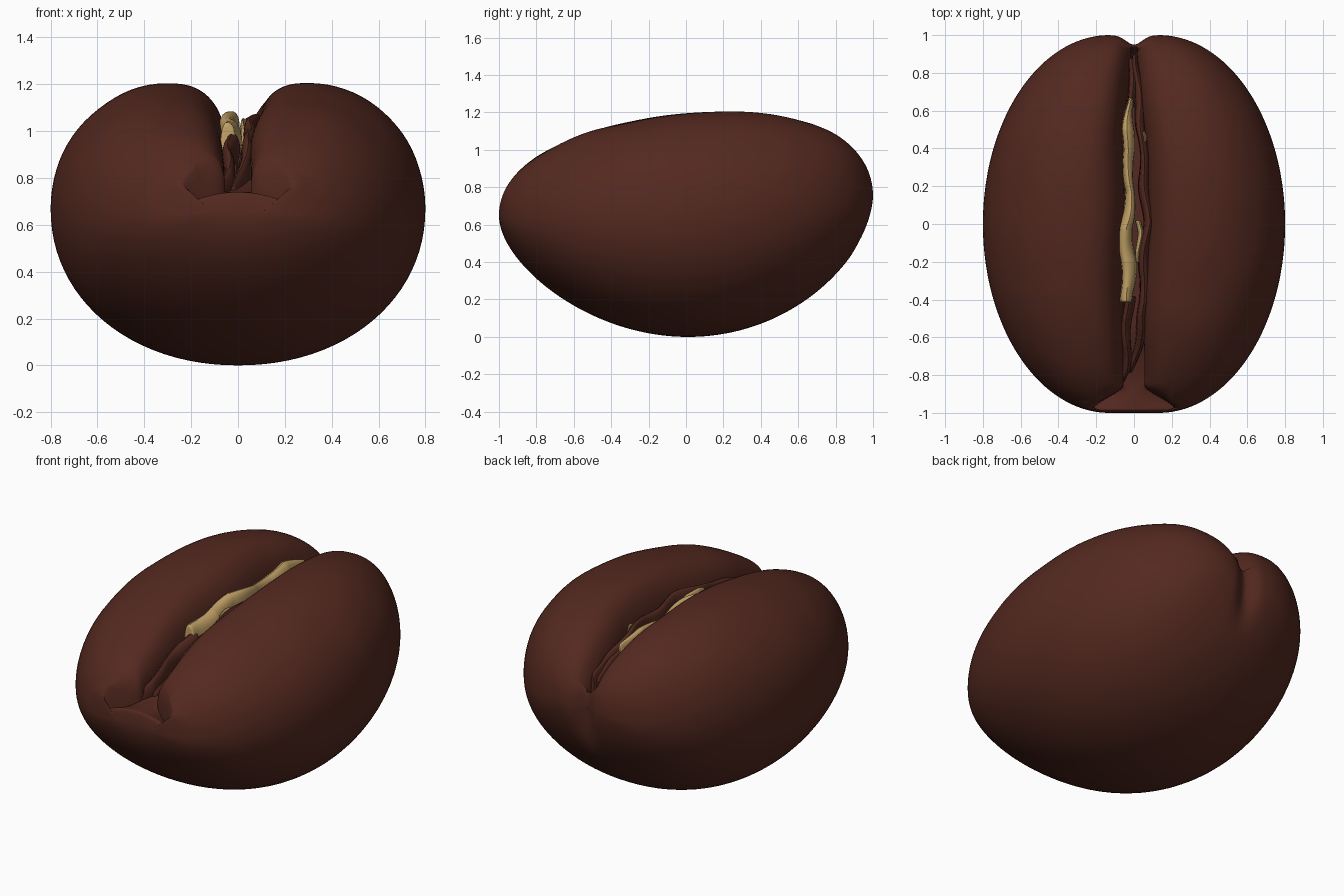
import bpy, bmesh, math
from math import sin, cos, pi, exp
from mathutils import Vector, noise

cube = bpy.data.objects.get("Cube")
if cube:
    bpy.data.objects.remove(cube)


def material(name, rgb):
    m = bpy.data.materials.new(name)
    m.use_nodes = True
    m.diffuse_color = (*rgb, 1)
    m.node_tree.nodes["Principled BSDF"].inputs["Base Color"].default_value = (*rgb, 1)
    return m


brown = material("roasted_brown", (0.088, 0.022, 0.014))
gold = material("pale_gold_skin", (0.56, 0.37, 0.14))


def ease(a, b, v):
    k = min(max((v - a) / (b - a), 0), 1)
    return k * k * (3 - 2 * k)


def build(name, bm, mat, angle):
    bmesh.ops.recalc_face_normals(bm, faces=bm.faces)
    mesh = bpy.data.meshes.new(name)
    bm.to_mesh(mesh)
    bm.free()
    mesh.materials.append(mat)
    ob = bpy.data.objects.new(name, mesh)
    bpy.context.collection.objects.link(ob)
    bpy.ops.object.select_all(action="DESELECT")
    ob.select_set(True)
    bpy.context.view_layer.objects.active = ob
    bpy.ops.object.shade_smooth_by_angle(angle=math.radians(angle))
    return ob


# Bean body: cross-sections along y, each a closed outline with a deep groove
def half_section(y, s, side):
    w = 0.13 + 0.67 * s
    axis = 0.70 + 0.05 * y
    mid = axis - 0.03 * s
    top = axis + s * (0.495 + 0.04 * y + 0.1 * (1 - s))
    low = axis - s * (0.70 + 0.06 * y - 0.18 * (1 - s))
    front = ease(-0.85, -0.985, y)
    groove = 0.055 - 0.04 * ease(0.4, 0.9, y) + 0.16 * front
    groove = min(groove, 0.75 * w)
    crest = min(max(0.13 + 0.18 * s, groove + 0.03), 0.95 * w)
    floor = 0.82 - 0.10 * ease(0.5, 0.92, y) - 0.08 * ease(-0.5, -0.86, y)
    floor = min(floor, top)
    floor += (top - floor) * ease(0.95, 0.995, y)
    droop = min(0.2 * s * front, floor - mid)
    rim = floor - droop
    full = 0.72 + 0.45 * front
    pts = []
    for i in range(24):
        a = i / 24 * pi / 2
        pts.append((w * sin(a) ** 0.96, mid - (mid - low) * cos(a) ** 0.96))
    for i in range(20):
        a = i / 20 * pi / 2
        pts.append((crest + (w - crest) * cos(a), mid + (top - mid) * sin(a)))
    for i in range(21):
        a = i / 20 * pi / 2
        pts.append((crest - (crest - groove) * sin(a) ** full,
                    rim + (top - rim) * max(cos(a), 0) ** full))
    # groove floor, domed where it becomes the front lip
    for i in range(1, 6):
        k = 1 - i / 5
        pts.append((groove * k, floor - droop * k * k))
    # gentle irregularity, only around the crests and the groove
    out = []
    for x, z in pts:
        amount = ease(0.75, 1.0, z) * s
        n = noise.noise(Vector((side * x * 3, y * 3, z * 3)))
        wander = 0.012 * sin(5 * y + 1) * exp(-(x / 0.2) ** 2) * amount
        out.append((side * x + wander, z + 0.012 * n * amount * ease(1.25, 1.1, z)))
    return out


bm = bmesh.new()
rings = []
STEPS = 120
for k in range(STEPS + 1):
    t = pi * (k / STEPS - 0.5)
    y, s = sin(t), max(cos(t), 0)
    right, left = half_section(y, s, 1), half_section(y, s, -1)
    ring = []
    for x, z in right + left[-2:0:-1]:
        cleft = 0.05 * exp(-(x / 0.06) ** 2) * ease(0.6, 0.95, y) * ease(0.42, 0.72, z)
        ring.append(bm.verts.new((x, y - cleft, z)))
    rings.append(ring)
for a, b in zip(rings, rings[1:]):
    for i in range(len(a)):
        j = (i + 1) % len(a)
        bm.faces.new((a[i], a[j], b[j], b[i]))
build("bean_body", bm, brown, 60)


# Crinkled skin inside the groove: a folded strip along a path of (x, y, z, half width)
def fold(name, mat, path, phase, depth):
    bm = bmesh.new()
    rows = []
    for p, q in zip(path, path[1:]):
        for i in range(8):
            k = i / 8
            k = k * k * (3 - 2 * k) * 0.5 + k * 0.5
            x, y, z, w = [u + (v - u) * k for u, v in zip(p, q)]
            x += 0.008 * sin(19 * y + phase)
            z += 0.012 * sin(13 * y + 2 * phase)
            lean = 0.3 * sin(9 * y + phase)
            shape = ((-1.1, -depth), (-1.05, -0.05), (-0.6 + lean, -0.01),
                     (lean, 0), (0.7 + lean / 2, -0.02), (1.05, -0.07), (0.7, -depth))
            rows.append([bm.verts.new((x + w * u, y, z + v)) for u, v in shape])
    for a, b in zip(rows, rows[1:]):
        for i in range(len(a) - 1):
            bm.faces.new((a[i], a[i + 1], b[i + 1], b[i]))
    for end in (rows[0], rows[-1]):
        bm.faces.new(end)
    ob = build(name, bm, mat, 60)
    sub = ob.modifiers.new("soften", "SUBSURF")
    sub.levels = sub.render_levels = 1


fold("gold_skin", gold, [
    (-0.02, 0.67, 1.04, 0.01), (-0.025, 0.5, 1.07, 0.034), (-0.035, 0.34, 1.07, 0.03),
    (-0.015, 0.17, 1.07, 0.024), (-0.045, -0.02, 1.08, 0.038), (-0.025, -0.2, 1.07, 0.044),
    (-0.035, -0.36, 1.04, 0.034), (-0.035, -0.42, 1.03, 0.032)], 0.5, 0.18)
fold("gold_flake", gold, [
    (0.015, 0.02, 1.03, 0.015), (0.03, -0.05, 1.05, 0.015), (0.025, -0.15, 1.05, 0.012),
    (0.03, -0.21, 1.03, 0.01)], 2, 0.1)
fold("gold_speck", gold, [
    (0.05, 0.49, 1.06, 0.008), (0.055, 0.46, 1.07, 0.01), (0.05, 0.43, 1.06, 0.008)], 0, 0.08)
fold("right_skin_fold", brown, [
    (0.01, 0.9, 0.93, 0.015), (0.02, 0.7, 1.0, 0.03), (0.05, 0.45, 1.05, 0.024),
    (0.06, 0.2, 1.07, 0.03), (0.07, 0.0, 1.07, 0.024), (0.055, -0.25, 1.05, 0.032),
    (0.06, -0.42, 1.01, 0.03), (0.04, -0.56, 0.95, 0.026), (0.01, -0.68, 0.87, 0.022),
    (-0.02, -0.8, 0.78, 0.015)], 1.2, 0.2)
fold("left_skin_fold", brown, [
    (-0.025, -0.38, 1.0, 0.03), (-0.03, -0.5, 0.98, 0.028), (-0.04, -0.65, 0.92, 0.024),
    (-0.045, -0.78, 0.84, 0.022), (-0.09, -0.89, 0.745, 0.02)], 2.6, 0.12)
fold("rear_skin_fold", brown, [
    (-0.01, 0.88, 0.92, 0.014), (-0.015, 0.75, 0.98, 0.022), (-0.01, 0.6, 1.0, 0.02)], 0, 0.2)
